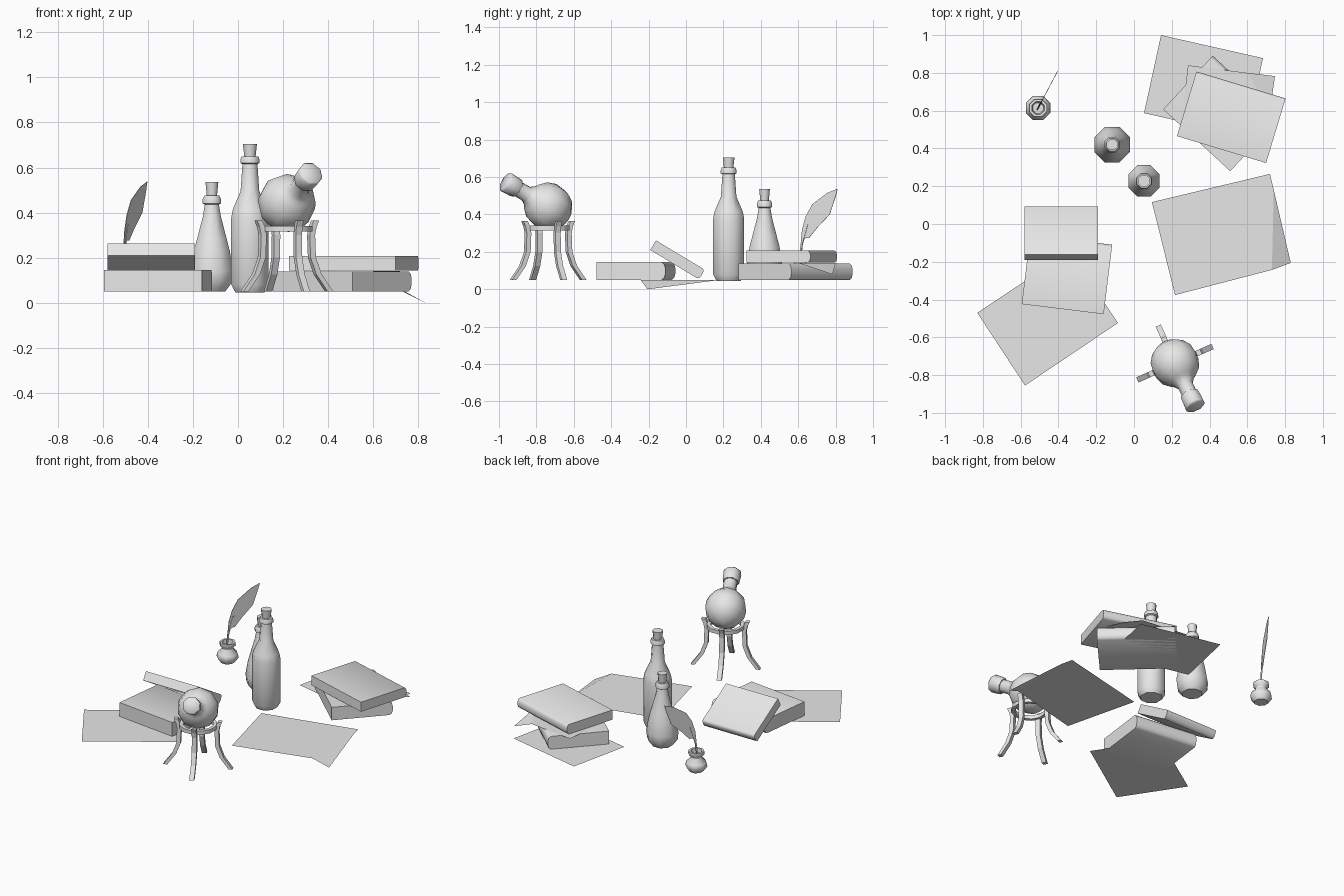
import bpy, bmesh, math
from mathutils import Matrix, Vector

cube = bpy.data.objects.get("Cube")
if cube:
    bpy.data.objects.remove(cube, do_unlink=True)

GREY = (0.8, 0.8, 0.8, 1)
clay = bpy.data.materials.new("plain_grey")
clay.use_nodes = True
clay.diffuse_color = GREY
clay.node_tree.nodes["Principled BSDF"].inputs["Base Color"].default_value = GREY

FLOOR = 0.05


def finish(name, bm, matrix, angle=0, closed=True):
    if closed:
        bmesh.ops.recalc_face_normals(bm, faces=bm.faces)
    mesh = bpy.data.meshes.new(name)
    bm.to_mesh(mesh)
    bm.free()
    mesh.materials.append(clay)
    if angle:
        mesh.shade_smooth()
        mesh.set_sharp_from_angle(angle=math.radians(angle))
    obj = bpy.data.objects.new(name, mesh)
    obj.matrix_world = matrix
    bpy.context.collection.objects.link(obj)
    return obj


def place(x, y, z, turn=0, tilt=0):
    return (Matrix.Translation((x, y, z))
            @ Matrix.Rotation(math.radians(turn), 4, 'Z')
            @ Matrix.Rotation(math.radians(tilt), 4, 'X'))


def lathe(name, profile, sides, matrix, angle=50, loop=False):
    """Revolve (radius, height) points around z; caps the ends unless looped."""
    bm = bmesh.new()
    rings = []
    for r, z in profile:
        rings.append([bm.verts.new((r * math.cos(t), r * math.sin(t), z))
                      for t in (math.tau * (i + 0.5) / sides for i in range(sides))])
    pairs = list(zip(rings, rings[1:]))
    if loop:
        pairs.append((rings[-1], rings[0]))
    for a, b in pairs:
        for i in range(sides):
            j = (i + 1) % sides
            bm.faces.new((a[i], a[j], b[j], b[i]))
    if not loop:
        bm.faces.new(rings[0])
        bm.faces.new(rings[-1])
    return finish(name, bm, matrix, angle)


def prism(name, outline, width, matrix, angle=0):
    """Extrude a (y, z) outline along x, centred."""
    bm = bmesh.new()
    face = bm.faces.new([bm.verts.new((-width / 2, y, z)) for y, z in outline])
    out = bmesh.ops.extrude_face_region(bm, geom=[face])
    moved = [v for v in out["geom"] if isinstance(v, bmesh.types.BMVert)]
    bmesh.ops.translate(bm, verts=moved, vec=(width, 0, 0))
    return finish(name, bm, matrix, angle)


def book(name, length, depth, thick, matrix):
    """Block with a rounded spine on its +y side."""
    d, t = depth / 2, thick / 2
    bulge = thick * 0.22
    outline = [(-d, -t), (d - bulge, -t), (d - bulge * 0.3, -t * 0.75), (d, -t * 0.3),
               (d, t * 0.3), (d - bulge * 0.3, t * 0.75), (d - bulge, t), (-d, t)]
    prism(name, outline, length, matrix, 40)


def sheet(name, points, faces):
    """Thin paper; faces are wound to look upward."""
    bm = bmesh.new()
    verts = [bm.verts.new(p) for p in points]
    for f in faces:
        bm.faces.new([verts[i] for i in f])
    bm.normal_update()
    for f in bm.faces:
        if f.normal.z < 0:
            f.normal_flip()
    finish(name, bm, Matrix(), closed=False)


# Bottles with corks
lathe("tall_bottle", [(.07, 0), (.09, .035), (.09, .33), (.082, .37), (.045, .45), (.036, .57),
                      (.046, .575), (.046, .59), (.04, .605)], 8, place(.053, .228, FLOOR - .005))
lathe("tall_cork", [(.026, 0), (.034, .065)], 8, place(.053, .228, .64))
lathe("pear_bottle", [(.065, 0), (.097, .04), (.102, .09), (.086, .18), (.072, .23), (.044, .33),
                      (.034, .385), (.044, .39), (.044, .41), (.036, .425)], 8,
      place(-.116, .42, FLOOR))
lathe("pear_cork", [(.024, 0), (.031, .065)], 8, place(-.116, .42, .47))

# Ink pot and feather pen
lathe("ink_pot", [(.045, 0), (.07, .035), (.064, .06), (.036, .09), (.036, .1),
                  (.052, .115), (.05, .135), (.036, .135), (.03, .09)], 8, place(-.508, .614, FLOOR))
pen = place(-.508, .614, 0, -28)
prism("quill_stem", [(-.012, .13), (-.004, .13), (.01, .24), (.045, .35), (.035, .35), (0, .24)],
      .008, pen)
prism("quill_feather", [(0, .25), (.03, .275), (.05, .275), (.1, .33), (.175, .4), (.21, .495),
                        (.222, .537), (.16, .515), (.07, .455), (.03, .39), (.008, .32)],
      .003, pen)

# Round flask leaning on its stand
centre = Vector((.217, -.737, .442))
axis = Vector((.377, -.8, .466))
lean = Matrix.Translation(centre) @ axis.to_track_quat('Z', 'Y').to_matrix().to_4x4()
R = .13
ball = [(max(R * math.sin(a), .004), -R * math.cos(a))
        for a in (math.radians(d) for d in range(0, 150, 24))]
lathe("flask", ball + [(.062, .115), (.043, .145), (.042, .21)], 10, lean, 60)
lathe("flask_cap", [(.05, .205), (.054, .215), (.057, .28), (.05, .287)], 8, lean)

# Four-legged stand
lathe("stand_ring", [(.095, .315), (.118, .315), (.118, .34), (.095, .34)], 12,
      place(.217, -.737, 0), 40, True)
path = [(.138, .365), (.125, .335), (.118, .3), (.122, .2), (.15, .125), (.205, .05)]
leg = [(r - .013, z) for r, z in path] + [(r + .013, z) for r, z in reversed(path)]
for k in range(4):
    prism("stand_leg_%d" % (k + 1), leg, .03, place(.217, -.737, 0, 24 - 90 + 90 * k))

# Books
book("left_lower_book", .437, .37, .095, place(-.355, -.267, .0975, -7))
book("left_leaning_book", .39, .305, .06, place(-.385, -.045, .157, 0, -31))
book("right_lower_book", .483, .386, .088, place(.463, .585, .094, -42.7))
book("right_upper_book", .493, .357, .065, place(.515, .565, .175, -16.8))

# Loose papers
sheet("back_paper", [(.143, 1, FLOOR), (.683, .878, FLOOR), (.593, .465, FLOOR),
                     (.053, .587, FLOOR)], [(0, 1, 2, 3)])
sheet("left_paper", [(-.83, -.47, FLOOR), (-.577, -.855, FLOOR), (-.085, -.524, FLOOR),
                     (-.338, -.144, FLOOR)], [(0, 1, 2, 3)])
sheet("right_paper", [(.095, .116, FLOOR), (.217, -.376, FLOOR), (.73, -.243, FLOOR),
                      (.74, .18, FLOOR), (.72, .265, FLOOR), (.83, -.206, 0)],
      [(0, 1, 2, 3, 4), (2, 5, 3)])
# Sheet between the right books, drooping at one corner
sheet("tucked_paper", [(.286, .84, .14), (.6, .80, .14), (.746, .783, .08), (.72, .6, .14),
                       (.70, .45, .14), (.245, .5, .14)], [(0, 1, 3, 4, 5), (1, 2, 3)])
